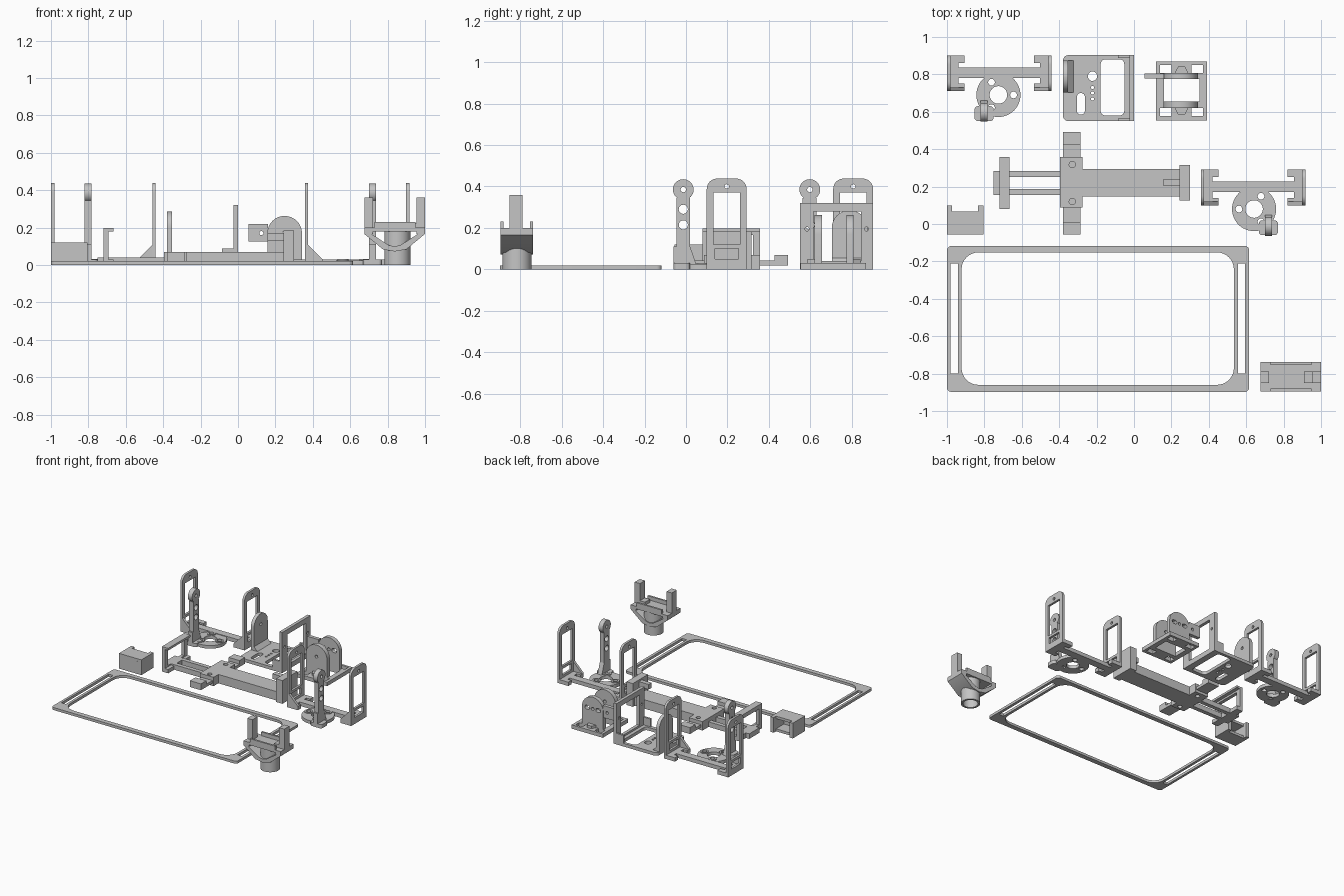
import bpy, bmesh, math
from mathutils import Matrix

grey = bpy.data.materials.new("light grey")
grey.diffuse_color = (0.56, 0.56, 0.56, 1)


def add(name, bm):
    bmesh.ops.remove_doubles(bm, verts=bm.verts, dist=1e-5)
    bmesh.ops.recalc_face_normals(bm, faces=bm.faces)
    me = bpy.data.meshes.new(name)
    bm.to_mesh(me)
    bm.free()
    me.materials.clear()
    me.materials.append(grey)
    ob = bpy.data.objects.new(name, me)
    bpy.context.collection.objects.link(ob)
    bpy.ops.object.select_all(action='DESELECT')
    ob.select_set(True)
    bpy.context.view_layer.objects.active = ob
    bpy.ops.object.shade_smooth_by_angle(angle=math.radians(30))
    return ob


def circ(x, y, r, n=32):
    return [(x + r * math.cos(2 * math.pi * i / n), y + r * math.sin(2 * math.pi * i / n)) for i in range(n)]


def rect(x0, y0, x1, y1, r=0):
    # corner radii: bottom left, bottom right, top right, top left
    rs = r if isinstance(r, tuple) else (r,) * 4
    pts = []
    for k, (cx, cy, sx, sy) in enumerate([(x0, y0, 1, 1), (x1, y0, -1, 1), (x1, y1, -1, -1), (x0, y1, 1, -1)]):
        if rs[k] == 0:
            pts.append((cx, cy))
            continue
        for i in range(9):
            a = math.pi + k * math.pi / 2 + i * math.pi / 16
            pts.append((cx + sx * rs[k] + rs[k] * math.cos(a), cy + sy * rs[k] + rs[k] * math.sin(a)))
    return pts


AXES = {'z': ((1, 0, 0), (0, 1, 0), (0, 0, 1)),
        'x': ((0, 0, 1), (1, 0, 0), (0, 1, 0)),
        'y': ((1, 0, 0), (0, 0, 1), (0, 1, 0))}


def plate(name, axis, lo, hi, outline, *holes, place=None):
    """Extruded outline with holes, flat across the given axis."""
    cu = bpy.data.curves.new(name, 'CURVE')
    cu.dimensions, cu.fill_mode, cu.extrude = '2D', 'BOTH', (hi - lo) / 2
    for loop in (outline,) + holes:
        sp = cu.splines.new('POLY')
        sp.points.add(len(loop) - 1)
        for p, (u, v) in zip(sp.points, loop):
            p.co = (u, v, 0, 1)
        sp.use_cyclic_u = True
    tmp = bpy.data.objects.new("helper", cu)
    bpy.context.collection.objects.link(tmp)
    bpy.context.view_layer.update()
    me = bpy.data.meshes.new_from_object(tmp.evaluated_get(bpy.context.evaluated_depsgraph_get()))
    bm = bmesh.new()
    bm.from_mesh(me)
    bpy.data.objects.remove(tmp)
    bpy.data.meshes.remove(me)
    bm.transform(Matrix.Translation((0, 0, (lo + hi) / 2)))
    bm.transform(Matrix(AXES[axis]).to_4x4())
    if place:
        bm.transform(place)
    return add(name, bm)


def box(name, x0, x1, y0, y1, z0, z1, place=None):
    return plate(name, 'z', z0, z1, rect(x0, y0, x1, y1), place=place)


# Large flat frame with side slots
plate("large_frame", 'z', 0, 0.02, rect(-1, -0.898, 0.616, -0.117, 0.025),
      rect(-0.922, -0.86, 0.534, -0.152, 0.09),
      rect(-0.981, -0.80, -0.942, -0.21), rect(0.555, -0.80, 0.594, -0.21))


# Twin-wall brackets with round mount and arm
def bracket(m):
    box("bracket_bar", -0.95, -0.49, 0.78, 0.838, 0, 0.03, m)
    for s in (1, -1):
        def X(a, b):
            c = -0.72
            return tuple(sorted((c + s * a, c + s * b)))
        plate("bracket_wall", 'x', *X(-0.28, -0.262), rect(0.71, 0, 0.902, 0.438, (0, 0, 0.05, 0.05)),
              rect(0.742, 0.12, 0.87, 0.372), rect(0.75, 0.05, 0.862, 0.10),
              circ(0.806, 0.40, 0.011, 16), place=m)
        box("bracket_foot", *X(-0.28, -0.218), 0.71, 0.902, 0, 0.03, m)
        for y in (0.71, 0.862):
            box("bracket_foot_tab", *X(-0.22, -0.185), y, y + 0.04, 0, 0.03, m)
        a, b = -0.72 - s * 0.265, -0.72 - s * 0.185
        plate("bracket_gusset", 'y', 0.71, 0.73, [(a, 0.03), (b, 0.03), (a, 0.11)], place=m)
    spots = [(-0.762, 0.758), (-0.644, 0.69), (-0.762, 0.622)]
    plate("round_mount", 'z', 0, 0.025, circ(-0.725, 0.69, 0.118, 48), circ(-0.725, 0.69, 0.047),
          *[circ(x, y, 0.018, 20) for x, y in spots], place=m)
    for x, y in spots:
        plate("mount_boss", 'z', 0.02, 0.032, circ(x, y, 0.03, 24), circ(x, y, 0.018, 20), place=m)
    plate("arm_post", 'x', -0.82, -0.783, rect(0.563, 0, 0.63, 0.345),
          circ(0.597, 0.29, 0.022, 24), circ(0.597, 0.215, 0.022, 24), place=m)
    plate("arm_head", 'x', -0.82, -0.783, circ(0.597, 0.385, 0.05), circ(0.597, 0.385, 0.013, 16), place=m)
    plate("arm_base", 'z', 0, 0.03, rect(-0.853, 0.55, -0.75, 0.63, 0.02), place=m)
    plate("arm_rib", 'x', -0.82, -0.783, [(0.55, 0), (0.668, 0), (0.63, 0.11), (0.55, 0.11)], place=m)


bracket(None)
# mirrored partner
bracket(Matrix.Translation((-0.083, -0.61, 0)) @ Matrix.Scale(-1, 4, (1, 0, 0)))

# Pan bracket: floor, window wall, rounded ear
plate("pan_floor", 'z', 0, 0.025, rect(-0.38, 0.55, 0, 0.903, (0.03, 0, 0, 0.03)),
      rect(-0.178, 0.58, -0.052, 0.88, 0.025), circ(-0.222, 0.79, 0.025, 24),
      rect(-0.305, 0.585, -0.263, 0.70, 0.02),
      *[circ(-0.222, y, 0.009, 12) for y in (0.73, 0.70, 0.668)])
plate("pan_window_wall", 'x', -0.025, 0, rect(0.55, 0, 0.903, 0.32), rect(0.615, 0.04, 0.845, 0.28),
      circ(0.584, 0.195, 0.01, 12), circ(0.87, 0.195, 0.01, 12))
plate("pan_ear", 'x', -0.38, -0.353, rect(0.703, 0, 0.875, 0.285, (0, 0, 0.085, 0.085)),
      circ(0.79, 0.20, 0.012, 16))
plate("pan_ear_foot", 'y', 0.703, 0.875, [(-0.355, 0.02), (-0.318, 0.02), (-0.355, 0.057)])
for y in (0.55, 0.888):
    box("pan_rib", -0.085, -0.02, y, y + 0.015, 0.02, 0.087)

# Tilt mount: pierced base and two rounded cheeks
plate("tilt_base", 'z', 0, 0.03, rect(0.118, 0.553, 0.39, 0.868), rect(0.16, 0.655, 0.35, 0.775),
      *[rect(x, y, x + 0.06, y + 0.043) for x in (0.14, 0.308) for y in (0.577, 0.807)])
cheek = rect(0.157, 0, 0.342, 0.262, (0, 0, 0.092, 0.092))
plate("front_cheek", 'y', 0.62, 0.655, cheek, circ(0.25, 0.17, 0.012, 16))
plate("back_cheek", 'y', 0.775, 0.807, cheek, circ(0.25, 0.17, 0.012, 16),
      rect(0.18, 0.155, 0.222, 0.185, 0.014), rect(0.275, 0.155, 0.318, 0.185, 0.014))
plate("cheek_lever", 'y', 0.777, 0.805, rect(0.057, 0.125, 0.16, 0.22), circ(0.125, 0.17, 0.011, 16))
for m, w in ((0.585, 0.62), (0.842, 0.807)):
    plate("cheek_foot", 'z', 0, 0.05, [(0.218, w), (0.236, m), (0.272, m), (0.29, w)])

# Sliding rail: cross arm, beam, stops
box("cross_arm", -0.38, -0.285, -0.055, 0.493, 0.02, 0.042)
for y in (-0.055, 0.426):
    box("cross_arm_end", -0.38, -0.285, y, y + 0.067, 0.02, 0.07)
plate("slider_hub", 'z', 0, 0.07, rect(-0.395, 0.088, -0.275, 0.358),
      circ(-0.33, 0.318, 0.017, 16), circ(-0.33, 0.12, 0.017, 16))
box("slider_beam", -0.285, 0.25, 0.148, 0.293, 0, 0.07)
box("beam_stop", 0.243, 0.299, 0.126, 0.315, 0, 0.183)
box("beam_peg", 0.158, 0.25, 0.203, 0.24, 0.13, 0.17)
for y in (0.155, 0.25):
    box("slider_rail", -0.75, -0.39, y, y + 0.033, 0, 0.04)
box("rail_tie", -0.75, -0.665, 0.155, 0.283, 0, 0.04)
plate("rail_stop", 'x', -0.72, -0.693, rect(0.08, 0, 0.358, 0.197), rect(0.12, 0.04, 0.322, 0.165))
box("rail_stop_lip", -0.72, -0.665, 0.08, 0.358, 0.18, 0.197)
box("rail_stop_foot", -0.72, -0.665, 0.08, 0.358, 0, 0.03)

# Small holder with end lips
box("holder_floor", -1, -0.805, -0.055, 0.068, 0, 0.02)
box("holder_lid", -1, -0.805, -0.055, 0.068, 0.1, 0.12)
box("holder_front", -1, -0.805, -0.055, -0.03, 0, 0.12)
for x in (-1, -0.833):
    box("holder_side", x, x + 0.028, -0.055, 0.098, 0, 0.12)

# Socket tube with V-shaped wings, tray and two posts
cx, cy = 0.852, -0.815
x0, x1, y0, y1 = 0.676, 0.999, -0.895, -0.738
plate("socket_tube", 'z', 0, 0.185, circ(cx, cy, 0.07, 48), circ(cx, cy, 0.054, 48))
for s in (-1, 1):
    hw = (x1 - x0) / 2
    c = (x0 + x1) / 2
    plate("socket_wing", 'y', y0, y1, [(c + s * hw, 0.165), (c + s * 0.062, 0.083), (c, 0.072),
                                       (c, 0.1), (c + s * 0.03, 0.105), (c + s * hw, 0.19)])
plate("tray_floor", 'z', 0.18, 0.2, rect(0.7, y0, 0.975, y1))
for y in (y0, y1 - 0.015):
    box("tray_wall", 0.73, 0.95, y, y + 0.015, 0.18, 0.23)
for x in (x0, x1 - 0.045):
    box("tray_post", x, x + 0.045, -0.85, -0.788, 0.17, 0.36)
    box("tray_end", x, x + 0.045, y0, y1, 0.165, 0.2)
box("tray_step", 0.91, 0.96, -0.85, -0.788, 0.18, 0.225)
